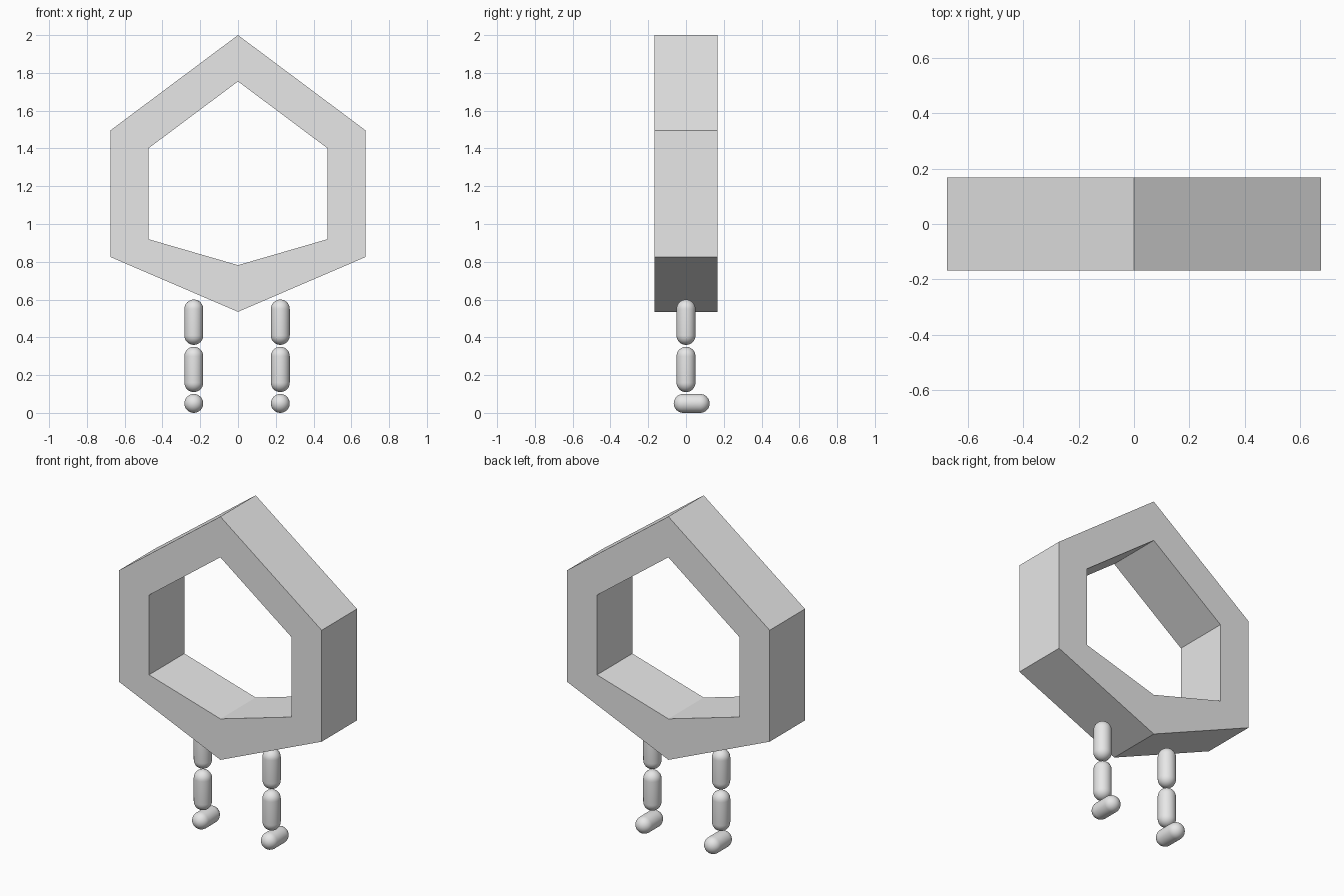
import bpy, bmesh, math

if "Cube" in bpy.data.objects:
    bpy.data.objects.remove(bpy.data.objects["Cube"])

grey = bpy.data.materials.new("light_grey")
grey.diffuse_color = (0.8, 0.8, 0.8, 1)
grey.use_nodes = True
grey.node_tree.nodes["Principled BSDF"].inputs["Base Color"].default_value = grey.diffuse_color


def finish(bm, name):
    bmesh.ops.recalc_face_normals(bm, faces=bm.faces)
    mesh = bpy.data.meshes.new(name)
    bm.to_mesh(mesh)
    bm.free()
    mesh.materials.append(grey)
    obj = bpy.data.objects.new(name, mesh)
    bpy.context.collection.objects.link(obj)
    return obj


# Six-sided frame: matching outer and inner outlines joined into a ring
def hexagon(w, top, shoulder, hip, bottom):
    return [(0, top), (w, shoulder), (w, hip), (0, bottom), (-w, hip), (-w, shoulder)]


outer = hexagon(0.675, 2.0, 1.496, 0.825, 0.535)
inner = hexagon(0.475, 1.755, 1.40, 0.92, 0.782)
bm = bmesh.new()
loops = [[bm.verts.new((x, y, z)) for x, z in outline]
         for outline, y in ((outer, -0.168), (outer, 0.168), (inner, 0.168), (inner, -0.168))]
for k in range(4):
    a, b = loops[k], loops[(k + 1) % 4]
    for i in range(6):
        j = (i + 1) % 6
        bm.faces.new((a[i], a[j], b[j], b[i]))
finish(bm, "hexagon_frame")


# Capsule: a sphere split at its equator and stretched along its axis
def capsule(name, centre, length, radius=0.05, along_y=False):
    bm = bmesh.new()
    bmesh.ops.create_uvsphere(bm, u_segments=32, v_segments=16, radius=radius)
    half = length / 2 - radius
    equator = [e for e in bm.edges if all(abs(v.co.z) < 1e-5 for v in e.verts)]
    bmesh.ops.split_edges(bm, edges=equator)
    for f in bm.faces:
        f.smooth = True
    lower = {v for f in bm.faces if f.calc_center_median().z < 0 for v in f.verts}
    for v in bm.verts:
        v.co.z += -half if v in lower else half
    rims = [e for e in bm.edges if e.is_boundary]
    for f in bmesh.ops.bridge_loops(bm, edges=rims)["faces"]:
        f.smooth = True
    obj = finish(bm, name)
    obj.location = centre
    if along_y:
        obj.rotation_euler.x = math.radians(90)


# Two legs, each with a thigh, shin and foot
for side, x in (("left", -0.234), ("right", 0.224)):
    capsule(side + "_thigh", (x, 0, 0.48), 0.24)
    capsule(side + "_shin", (x, 0, 0.23), 0.24)
    capsule(side + "_foot", (x, 0.03, 0.05), 0.19, along_y=True)
